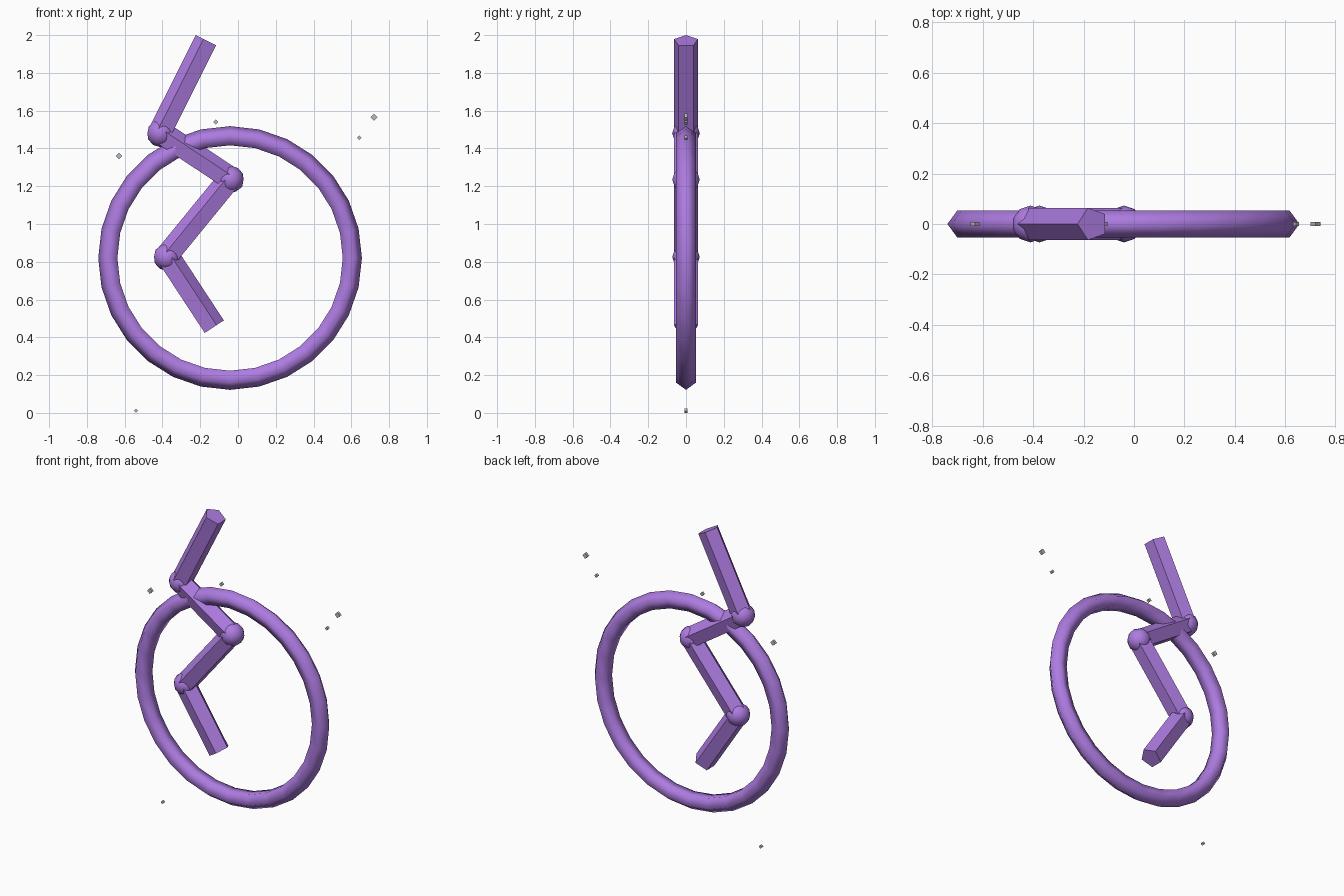
import bpy, bmesh, math
from mathutils import Vector

cube = bpy.data.objects.get("Cube")
if cube:
    bpy.data.objects.remove(cube, do_unlink=True)


def material(name, color):
    mat = bpy.data.materials.new(name)
    mat.use_nodes = True
    mat.diffuse_color = color
    mat.node_tree.nodes["Principled BSDF"].inputs["Base Color"].default_value = color
    return mat


purple = material("purple", (0.42, 0.20, 0.75, 1))
grey = material("light grey", (0.5, 0.5, 0.5, 1))


def prism(name, start, end, radius):
    """Five-sided bar between two points, with its ridge turned upward."""
    start, end = Vector(start), Vector(end)
    along = (end - start).normalized()
    side = Vector((0, 1, 0))
    ridge = along.cross(side)
    if ridge.z < 0:
        ridge.negate()
    bm = bmesh.new()
    rings = []
    for centre in (start, end):
        angles = [math.tau * i / 5 for i in range(5)]
        rings.append([bm.verts.new(centre + radius * (ridge * math.cos(a) + side * math.sin(a)))
                      for a in angles])
    for ring in rings:
        bm.faces.new(ring)
    for i in range(5):
        j = (i + 1) % 5
        bm.faces.new((rings[0][i], rings[0][j], rings[1][j], rings[1][i]))
    bmesh.ops.recalc_face_normals(bm, faces=bm.faces)
    mesh = bpy.data.meshes.new(name)
    bm.to_mesh(mesh)
    bm.free()
    mesh.materials.append(purple)
    bpy.context.collection.objects.link(bpy.data.objects.new(name, mesh))


# Large upright ring
bpy.ops.mesh.primitive_torus_add(
    major_segments=28, minor_segments=5, major_radius=0.642, minor_radius=0.056,
    location=(-0.042, 0, 0.82), rotation=(math.pi / 2, 0, 0))
ring = bpy.context.object
ring.name = "ring"
ring.data.materials.append(purple)
bpy.ops.object.shade_smooth()

# Zigzag of bars, from the top down
path = [(-0.164, 0, 1.97), (-0.41, 0, 1.48), (-0.04, 0, 1.235),
        (-0.375, 0, 0.825), (-0.131, 0, 0.453)]
for i, (a, b) in enumerate(zip(path, path[1:])):
    prism(f"zigzag_bar_{i + 1}", a, b, 0.067)

# Rounded elbows
for i, point in enumerate(path[1:-1]):
    bpy.ops.mesh.primitive_ico_sphere_add(subdivisions=2, radius=0.073, location=point)
    elbow = bpy.context.object
    elbow.name = f"zigzag_elbow_{i + 1}"
    elbow.data.materials.append(purple)
    bpy.ops.object.shade_smooth()

# Floating diamond sparks: x, z, half diagonal
sparks = [(-0.63, 1.36, 0.018), (-0.118, 1.54, 0.013), (0.72, 1.565, 0.019),
          (0.642, 1.456, 0.012), (-0.54, 0.011, 0.011)]
for i, (x, z, half) in enumerate(sparks):
    bpy.ops.mesh.primitive_cube_add(size=1, location=(x, 0, z), rotation=(0, math.pi / 4, 0))
    spark = bpy.context.object
    spark.name = f"spark_{i + 1}"
    edge = half * math.sqrt(2)
    spark.scale = (edge, 0.016, edge)
    spark.data.materials.append(grey)
